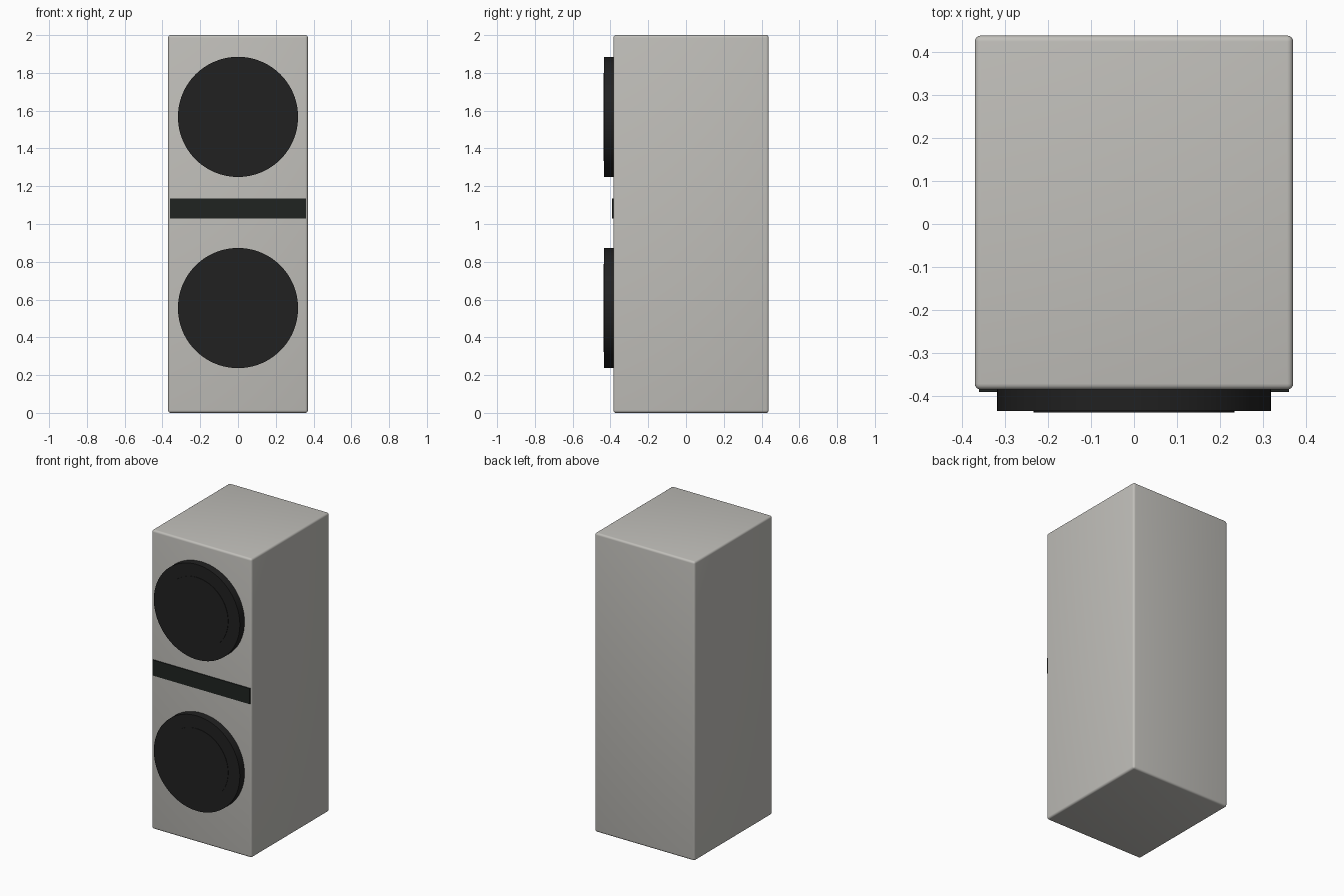
import bpy
import math

cube = bpy.data.objects.get("Cube")
if cube:
    bpy.data.objects.remove(cube, do_unlink=True)


def material(name, color):
    mat = bpy.data.materials.new(name)
    mat.use_nodes = True
    mat.diffuse_color = (*color, 1)
    mat.node_tree.nodes["Principled BSDF"].inputs["Base Color"].default_value = (*color, 1)
    return mat


warm_grey = material("warm grey", (0.53, 0.52, 0.49))
black = material("black", (0.015, 0.015, 0.015))
green_black = material("green black", (0.014, 0.017, 0.015))


def finish(obj, name, mat):
    obj.name = name
    obj.data.materials.append(mat)
    bpy.ops.object.shade_smooth_by_angle(angle=math.radians(40))
    return obj


def box(name, low, high, mat, bevel=0):
    center = [(a + b) / 2 for a, b in zip(low, high)]
    bpy.ops.mesh.primitive_cube_add(size=1, location=center)
    obj = bpy.context.object
    obj.scale = [b - a for a, b in zip(low, high)]
    bpy.ops.object.transform_apply(location=False, rotation=False, scale=True)
    if bevel:
        mod = obj.modifiers.new("rounded edges", "BEVEL")
        mod.width = bevel
        mod.segments = 4
        bpy.ops.object.modifier_apply(modifier=mod.name)
    return finish(obj, name, mat)


def disc(name, radius, z, front, back, mat):
    bpy.ops.mesh.primitive_cylinder_add(
        vertices=96, radius=radius, depth=back - front,
        location=(0, (front + back) / 2, z), rotation=(math.pi / 2, 0, 0))
    return finish(bpy.context.object, name, mat)


# Cabinet with softly rounded edges
box("cabinet", (-0.37, -0.385, 0), (0.37, 0.438, 2), warm_grey, bevel=0.014)

# Control strip across the front
box("control_panel", (-0.36, -0.391, 1.03), (0.36, -0.38, 1.135), green_black)

# Two round doors, each with a slightly raised window
for label, z in (("lower", 0.555), ("upper", 1.567)):
    disc(label + "_door", 0.318, z, -0.435, -0.375, black)
    disc(label + "_door_window", 0.233, z, -0.438, -0.43, black)
